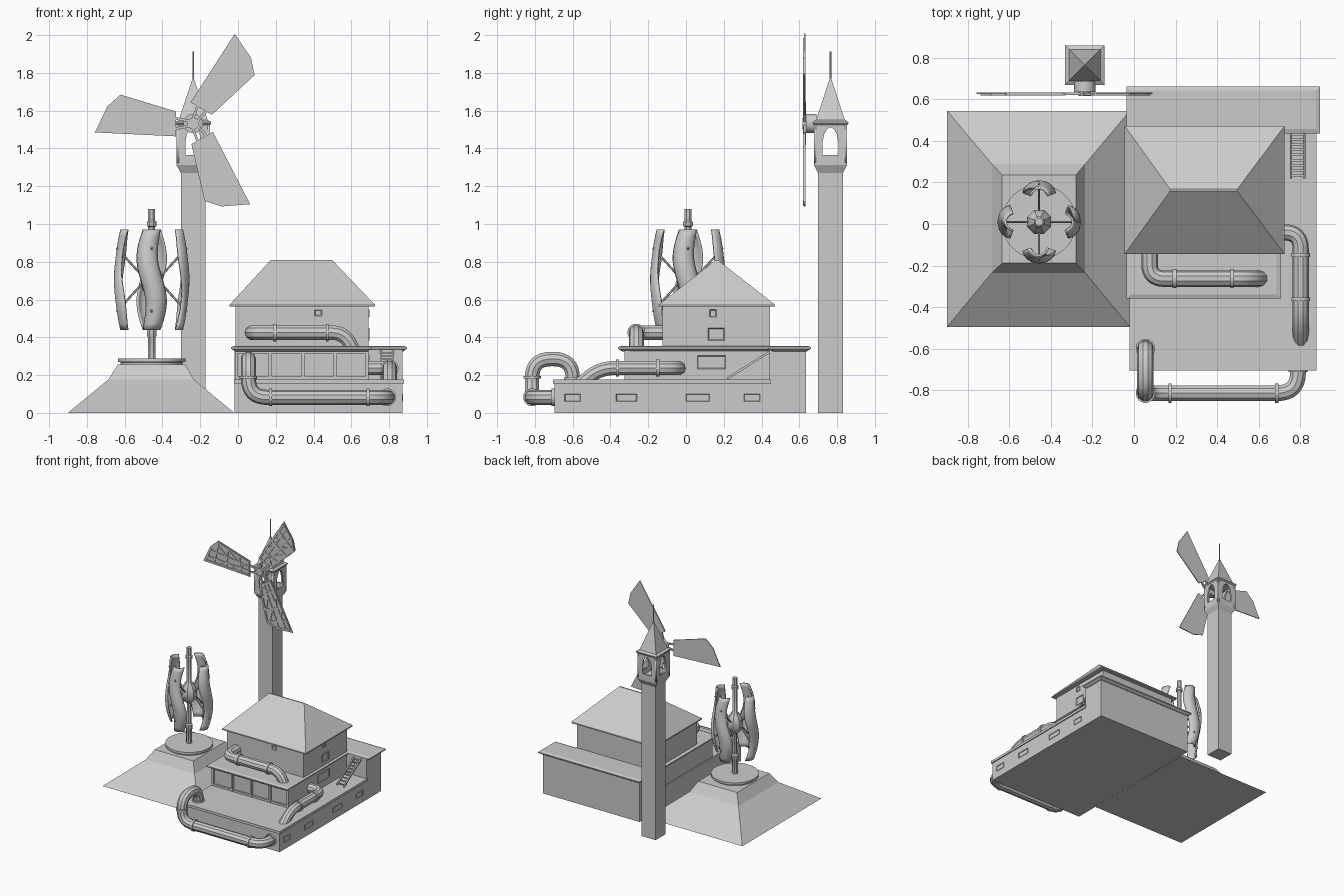
import bpy, bmesh
from math import sin, cos, pi, radians
from mathutils import Vector, Matrix

if "Cube" in bpy.data.objects:
    bpy.data.objects.remove(bpy.data.objects["Cube"])


def smooth(o):
    bpy.ops.object.select_all(action='DESELECT')
    o.select_set(True)
    bpy.context.view_layer.objects.active = o
    bpy.ops.object.shade_smooth_by_angle(angle=radians(35))


def solid(name, *lofts):
    """One mesh from one or more capped lofts (each a list of rings of points)."""
    bm = bmesh.new()
    for rings in lofts:
        vs = [[bm.verts.new(p) for p in r] for r in rings]
        n = len(vs[0])
        for a, b in zip(vs, vs[1:]):
            for i in range(n):
                j = (i + 1) % n
                bm.faces.new((a[i], a[j], b[j], b[i]))
        bm.faces.new(vs[0][::-1])
        bm.faces.new(vs[-1])
    bmesh.ops.recalc_face_normals(bm, faces=bm.faces[:])
    me = bpy.data.meshes.new(name)
    bm.to_mesh(me)
    bm.free()
    o = bpy.data.objects.new(name, me)
    bpy.context.collection.objects.link(o)
    return o


def rect(x0, x1, y0, y1, z):
    return [(x0, y0, z), (x1, y0, z), (x1, y1, z), (x0, y1, z)]


def box(x0, x1, y0, y1, z0, z1):
    return [rect(x0, x1, y0, y1, z0), rect(x0, x1, y0, y1, z1)]


def sq(cx, cy, h, z):
    return rect(cx - h, cx + h, cy - h, cy + h, z)


def lathe(cx, cy, profile, n):
    return [[(cx + r * cos(2 * pi * (i + .5) / n), cy + r * sin(2 * pi * (i + .5) / n), z)
             for i in range(n)] for r, z in profile]


def rod(a, b, r, n=16):
    a, b = Vector(a), Vector(b)
    q = (b - a).to_track_quat('Z', 'Y')
    ring = [q @ Vector((r * cos(2 * pi * (i + .5) / n), r * sin(2 * pi * (i + .5) / n), 0)) for i in range(n)]
    return [[a + p for p in ring], [b + p for p in ring]]


def pipe(name, pts, bend, r, bands=()):
    """Round pipe along a path with filleted corners, plus clamp bands."""
    P = [Vector(p) for p in pts]
    path = [P[0]]
    for a, b, c in zip(P, P[1:], P[2:]):
        u, v = (a - b).normalized(), (c - b).normalized()
        s, e = b + u * bend, b + v * bend
        k = bend / (1 + max(0, -u.dot(v)))
        for i in range(9):
            t = i / 8
            w = 0.83 * 2 * t * (1 - t) * 1.0
            path.append((s * (1 - t) ** 2 + b * w * 1.2 + e * t * t) / ((1 - t) ** 2 + w * 1.2 + t * t))
    path.append(P[-1])
    cu = bpy.data.curves.new(name, 'CURVE')
    cu.dimensions = '3D'
    cu.bevel_depth, cu.bevel_resolution, cu.use_fill_caps = r, 3, True
    s = cu.splines.new('POLY')
    s.points.add(len(path) - 1)
    for q, p in zip(s.points, path):
        q.co = (*p, 1)
    o = bpy.data.objects.new(name, cu)
    bpy.context.collection.objects.link(o)
    bpy.ops.object.select_all(action='DESELECT')
    o.select_set(True)
    bpy.context.view_layer.objects.active = o
    bpy.ops.object.convert(target='MESH')
    smooth(bpy.context.object)
    if bands:
        smooth(solid(name + "_bands", *[rod(a, b, r + .007, 20) for a, b in bands]))


# --- mound with round platform
solid("mound", [rect(-.9, -.02, -.495, .545, 0), rect(-.685, -.235, -.235, .289, .178),
                rect(-.635, -.28, -.188, .236, .257)])
TX, TY = -.457, .01
smooth(solid("turbine_platform", lathe(TX, TY, [(.165, .255), (.165, .268), (.18, .269), (.18, .288)], 32)))

# --- vertical-axis turbine
smooth(solid("turbine_mast", lathe(TX, TY, [
    (.022, .28), (.022, .4), (.028, .41), (.028, .44), (.018, .45), (.018, .62), (.05, .65), (.062, .68),
    (.062, .73), (.042, .77), (.02, .8), (.02, .985), (.028, .99), (.028, 1.01), (.02, 1.02), (.02, 1.08)], 8)))
arms = []
for k in range(4):
    d = Vector((cos(k * pi / 2), sin(k * pi / 2), 0))
    for s in (-1, 1):
        arms.append(rod(Vector((TX, TY, .705 + s * .02)) + d * .05, Vector((TX, TY, .705 + s * .17)) + d * .186, .006, 6))
solid("turbine_arms", *arms)
for k in range(4):
    bm = bmesh.new()
    rows = []
    for i in range(17):
        t = i / 16 * 2 - 1
        row = []
        for j in range(9):
            u = j / 4 - 1
            r = .2 - .034 * t * t - .03 * u * u
            a = k * pi / 2 + .36 * u - .16 * sin(pi * t)
            row.append(bm.verts.new((TX + r * cos(a), TY + r * sin(a), .705 + .265 * t)))
        rows.append(row)
    for a, b in zip(rows, rows[1:]):
        for j in range(8):
            bm.faces.new((a[j], a[j + 1], b[j + 1], b[j]))
    me = bpy.data.meshes.new("turbine_blade")
    bm.to_mesh(me)
    bm.free()
    o = bpy.data.objects.new("turbine_blade", me)
    bpy.context.collection.objects.link(o)
    smooth(o)
    m = o.modifiers.new("thick", 'SOLIDIFY')
    m.thickness = .01

# --- house: three stacked storeys
solid("base_storey", box(-.018, .87, -.695, .635, 0, .155))
solid("base_ledge", box(-.022, .878, -.705, .45, .155, .176))
solid("rear_wing", box(-.018, .87, .443, .635, .15, .34))
solid("middle_storey", box(-.015, .69, -.31, .5, .17, .34))
solid("upper_storey", box(-.012, .69, -.125, .445, .34, .567))


def ell(d, z):
    return [(-.037 + d, -.36 + d, z), (.707 - d, -.36 + d, z), (.707 - d, .437 + d, z),
            (.896 - d, .437 + d, z), (.896 - d, .662 - d, z), (-.037 + d, .662 - d, z)]


solid("terrace_cornice", [ell(.022, .325), ell(.004, .338), ell(0, .339), ell(0, .348), ell(.02, .355)])
solid("hip_roof", [rect(-.045, .725, -.145, .472, .562), rect(-.045, .725, -.145, .472, .572),
                   rect(.174, .498, .158, .168, .81)])

# posts and rails on the middle storey front
posts = [box(x - .009, x + .009, -.325, -.3, .176, .33) for x in (-.008, .17, .345, .515, .683)]
posts += [box(-.017, .692, -.322, -.3, z, z + .016) for z in (.176, .314)]
solid("front_posts", *posts)


# windows: framed panels with a recessed pane
def window(name, c, w, h, rot):
    bm = bmesh.new()
    bmesh.ops.create_cube(bm, size=1, matrix=Matrix.Diagonal((w, .012, h, 1)))
    f = min(bm.faces, key=lambda f: f.calc_center_median().y)
    bmesh.ops.inset_region(bm, faces=[f], thickness=.006)
    bmesh.ops.translate(bm, verts=f.verts[:], vec=(0, .005, 0))
    bm.transform(Matrix.Translation(c) @ Matrix.Rotation(rot, 4, 'Z'))
    me = bpy.data.meshes.new(name)
    bm.to_mesh(me)
    bm.free()
    bpy.context.collection.objects.link(bpy.data.objects.new(name, me))


for y, w in ((-.6, .085), (-.315, .11), (.063, .125), (.35, .085)):
    window("base_window", (.868, y, .08), w, .042, pi / 2)
window("side_door", (.689, .135, .268), .15, .07, pi / 2)
window("upper_side_window", (.689, .16, .417), .085, .065, pi / 2)
window("upper_side_vent", (.689, .143, .527), .035, .04, pi / 2)
window("upper_front_window", (.425, -.125, .53), .038, .032, 0)

# ladder up to the rear wing
A, B = Vector((0, .22, .183)), Vector((0, .445, .325))
lad = []
for x in (.757, .82):
    lad.append([[(x + i, p.y, p.z + j) for i, j in ((-.005, -.007), (.005, -.007), (.005, .007), (-.005, .007))]
                for p in (A, B)])
for i in range(9):
    p = A.lerp(B, (i + .5) / 9)
    lad.append(box(.757, .82, p.y - .006, p.y + .006, p.z - .003, p.z + .003))
solid("ladder", *lad)

# --- pipes
pipe("upper_pipe", [(.075, -.11, .425), (.075, -.263, .425), (.565, -.263, .425), (.61, -.263, .33)], .07, .04,
     [((.185, -.263, .425), (.205, -.263, .425)), ((.465, -.263, .425), (.48, -.263, .425))])
pipe("side_pipe", [(.67, -.04, .237), (.803, -.04, .237), (.803, -.46, .237), (.803, -.57, .14)], .08, .039,
     [((.803, -.16, .237), (.803, -.14, .237)), ((.803, -.37, .237), (.803, -.355, .237))])
pipe("front_pipe", [(.055, -.6, .15), (.055, -.6, .285), (.055, -.815, .285), (.055, -.815, .082),
                    (.79, -.815, .082), (.79, -.67, .082)], .1, .04,
     [((.055, -.6, .17), (.055, -.6, .188)), ((.055, -.815, .182), (.055, -.815, .196)),
      ((.165, -.815, .082), (.18, -.815, .082)), ((.68, -.815, .082), (.695, -.815, .082)),
      ((.79, -.712, .082), (.79, -.695, .082))])

# --- tower with open belfry and spire
CX, CY = -.237, .765
solid("tower_shaft", [sq(CX, CY, .066, 0), sq(CX, CY, .066, 1.27), sq(CX, CY, .088, 1.312), sq(CX, CY, .088, 1.322)])
arch = [(-.042, 1.365), (.042, 1.365), (.042, 1.43), (.034, 1.475), (.018, 1.503), (0, 1.512),
        (-.018, 1.503), (-.034, 1.475), (-.042, 1.43)]
for k in range(4):
    cu = bpy.data.curves.new("belfry_wall", 'CURVE')
    cu.dimensions, cu.fill_mode, cu.extrude = '2D', 'BOTH', .006
    for pts in ([(-.088, 1.32), (.088, 1.32), (.088, 1.53), (-.088, 1.53)], arch):
        s = cu.splines.new('POLY')
        s.points.add(len(pts) - 1)
        for q, p in zip(s.points, pts):
            q.co = (*p, 0, 1)
        s.use_cyclic_u = True
    o = bpy.data.objects.new("belfry_wall", cu)
    bpy.context.collection.objects.link(o)
    o.matrix_world = (Matrix.Translation((CX, CY, 0)) @ Matrix.Rotation(k * pi / 2, 4, 'Z')
                      @ Matrix.Translation((0, -.082, 0)) @ Matrix.Rotation(pi / 2, 4, 'X'))
    bpy.ops.object.select_all(action='DESELECT')
    o.select_set(True)
    bpy.context.view_layer.objects.active = o
    bpy.ops.object.convert(target='MESH')
solid("belfry_cornice", [sq(CX, CY, .086, 1.522), sq(CX, CY, .095, 1.532), sq(CX, CY, .095, 1.54), sq(CX, CY, .078, 1.55)])
solid("spire", [sq(CX, CY, .077, 1.548), sq(CX, CY, .004, 1.77)])
solid("spire_needle", rod((CX, CY, 1.75), (CX, CY, 1.913), .005, 8))

# --- windmill rotor on the tower front (blade drawn once, turned three times)
HZ = 1.532
smooth(solid("rotor_axle", rod((CX, .69, HZ), (CX, .636, HZ), .052, 20)))
smooth(solid("rotor_hub", rod((CX, .645, HZ), (CX, .617, HZ), .03, 16)))
outline = [(-.09, .063), (-.385, .153), (-.455, .09), (-.505, -.015), (-.522, -.047), (-.09, -.068)]
inner = [(-.1, .052), (-.38, .138), (-.445, .083), (-.497, -.035), (-.1, -.057)]
bars = list(zip(inner, inner[1:] + inner[:1])) + [
    ((-.1, .015), (-.45, .06)), ((-.1, -.02), (-.48, .0)), ((-.19, .08), (-.17, -.06)),
    ((-.29, .11), (-.31, -.05)), ((-.38, .13), (-.42, -.04)), ((-.12, .055), (-.18, -.02)),
    ((-.2, .03), (-.29, .1)), ((-.2, -.055), (-.3, .0)), ((-.31, .05), (-.39, .12)), ((-.32, -.045), (-.4, .01))]
for k in range(3):
    a = k * 2 * pi / 3

    def put(p, y):
        return (CX + p[0] * cos(a) - p[1] * sin(a), y, HZ + p[0] * sin(a) + p[1] * cos(a))

    def bar(p, q, w, y0, y1):
        p, q = Vector(p), Vector(q)
        d = (q - p).normalized() * w
        n = Vector((-d.y, d.x))
        return [[put(v, y) for v in (p + n, q + n, q - n, p - n)] for y in (y0, y1)]

    solid("rotor_blade", [[put(p, y) for p in outline] for y in (.626, .633)])
    solid("blade_lattice", *[bar(p, q, .0065, .619, .628) for p, q in bars])
    solid("blade_spokes", bar((-.01, .012), (-.11, .03), .007, .622, .634),
          bar((-.01, -.012), (-.11, -.03), .007, .622, .634))
